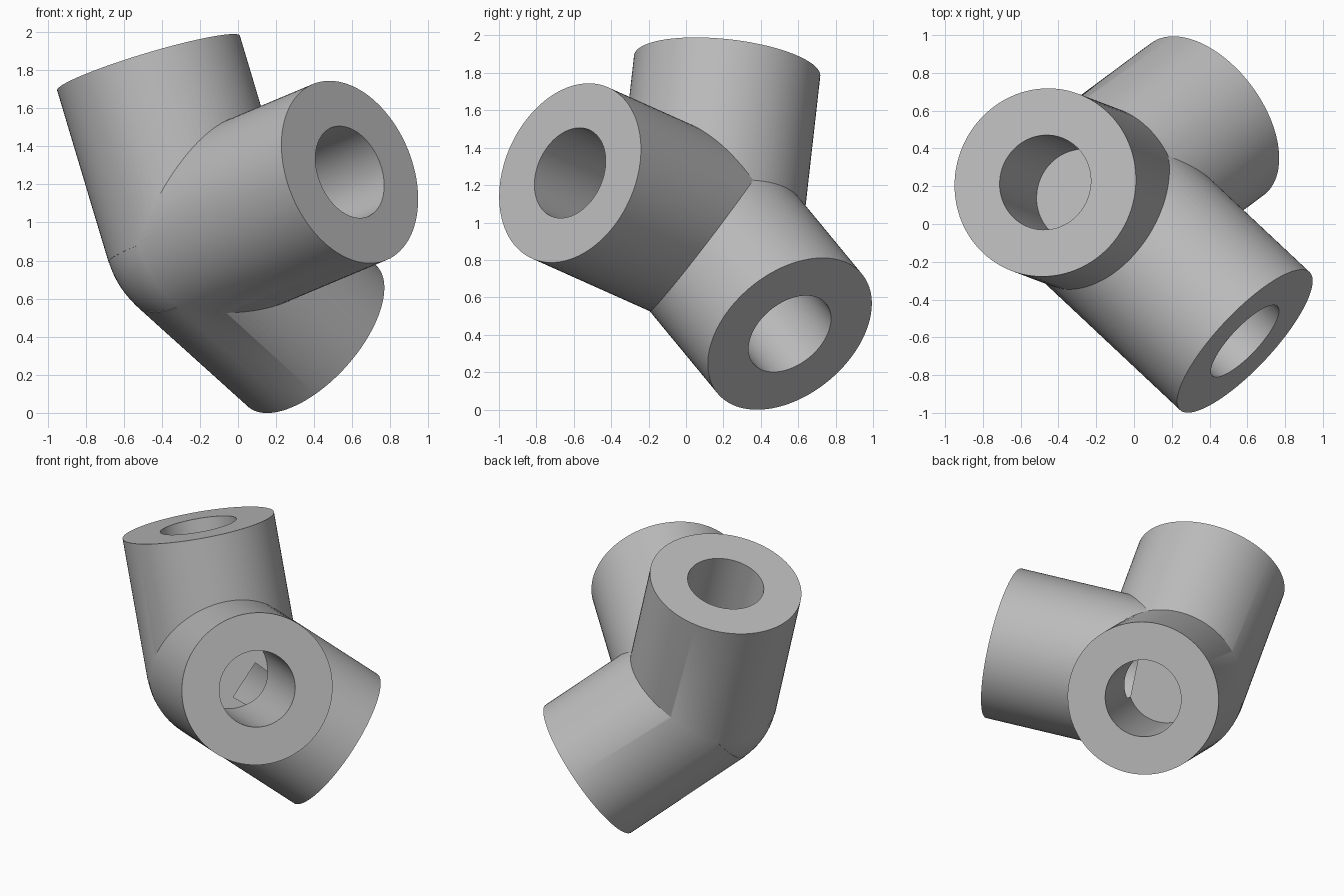
import bpy
from mathutils import Vector

cube = bpy.data.objects.get("Cube")
if cube:
    bpy.data.objects.remove(cube, do_unlink=True)

HUB = Vector((-0.2, 0.118, 0.935))
OUTER, BORE = 0.501, 0.252
# socket mouth centre, distance from the hub at which its bore ends
SOCKETS = [
    (Vector((-0.47, 0.22, 1.837)), 0.26),
    (Vector((0.587, -0.62, 1.265)), 0.21),
    (Vector((0.388, 0.555, 0.405)), 0.11),
]

grey = bpy.data.materials.new("plain_grey")
grey.use_nodes = True
grey.diffuse_color = (0.5, 0.5, 0.5, 1)
grey.node_tree.nodes["Principled BSDF"].inputs["Base Color"].default_value = (0.5, 0.5, 0.5, 1)


def tube(name, start, end, radius):
    """Solid cylinder running between two points."""
    axis = end - start
    bpy.ops.mesh.primitive_cylinder_add(
        vertices=96, radius=radius, depth=axis.length, location=(start + end) / 2,
        rotation=axis.to_track_quat("Z", "Y").to_euler())
    obj = bpy.context.object
    obj.name = name
    return obj


def combine(body, tool, operation):
    """Apply a boolean and discard the tool."""
    mod = body.modifiers.new("join", "BOOLEAN")
    mod.operation, mod.object, mod.solver = operation, tool, "EXACT"
    bpy.ops.object.select_all(action="DESELECT")
    bpy.context.view_layer.objects.active = body
    body.select_set(True)
    bpy.ops.object.modifier_apply(modifier=mod.name)
    bpy.data.objects.remove(tool, do_unlink=True)


# Rounded hub, slightly inside the socket walls
bpy.ops.mesh.primitive_uv_sphere_add(segments=96, ring_count=48, radius=OUTER - 0.002, location=HUB)
connector = bpy.context.object
connector.name = "three_way_connector"

# Outer sockets
for mouth, _ in SOCKETS:
    combine(connector, tube("socket", HUB, mouth, OUTER), "UNION")

# Flat-bottomed bores
for mouth, stop in SOCKETS:
    axis = (mouth - HUB).normalized()
    combine(connector, tube("bore", HUB + axis * stop, mouth + axis * 0.1, BORE), "DIFFERENCE")

connector.data.materials.clear()
connector.data.materials.append(grey)
for face in connector.data.polygons:
    face.material_index = 0
bpy.context.view_layer.objects.active = connector
connector.select_set(True)
bpy.ops.object.shade_smooth_by_angle(angle=0.5)
